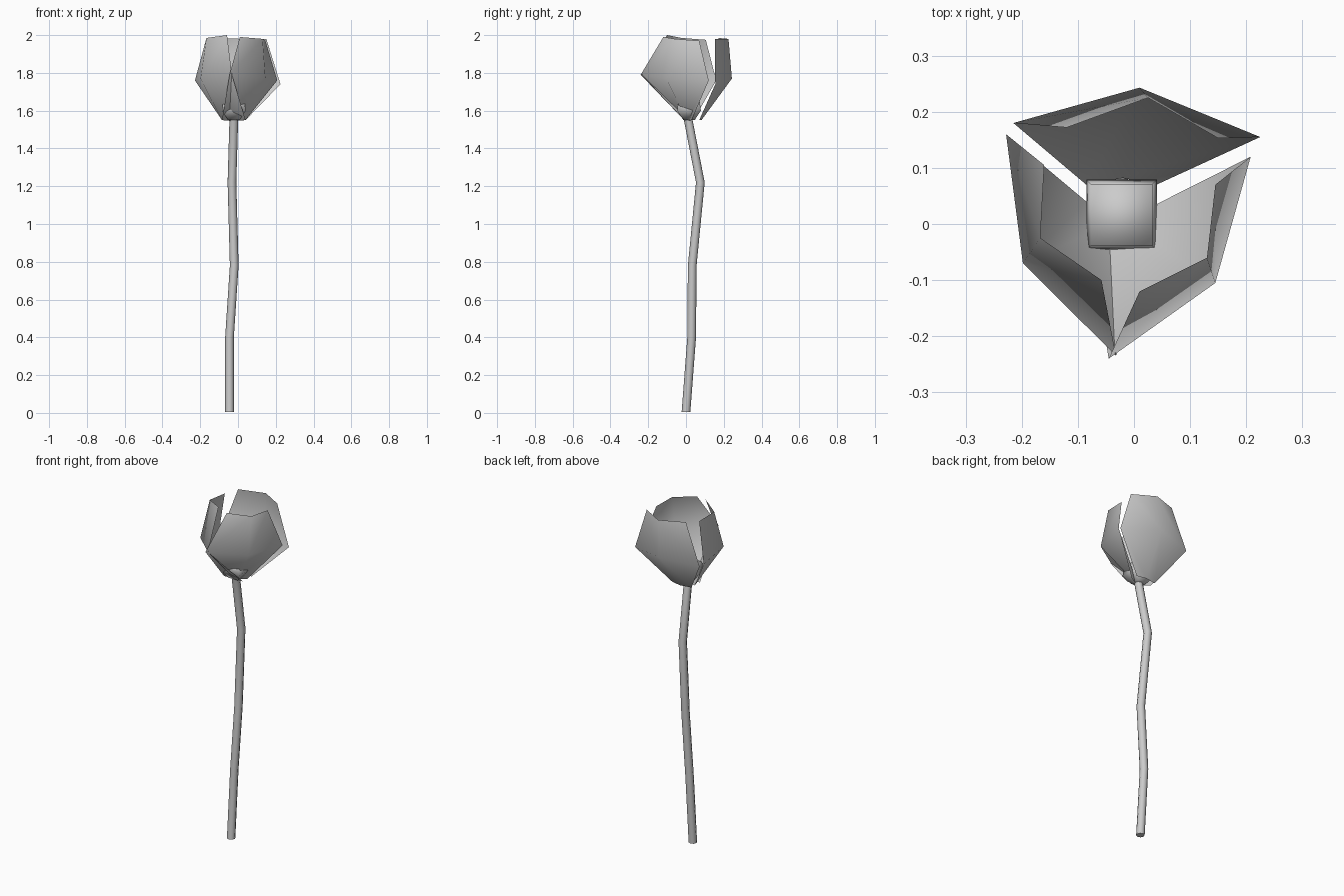
import bpy, bmesh
from math import cos, sin, tau
from mathutils import Vector

cube = bpy.data.objects.get("Cube")
if cube:
    bpy.data.objects.remove(cube, do_unlink=True)

grey = bpy.data.materials.new("plain grey")
grey.use_nodes = True
GREY = (0.6, 0.6, 0.6, 1)
grey.diffuse_color = GREY
grey.node_tree.nodes["Principled BSDF"].inputs["Base Color"].default_value = GREY


def loft(name, rows, closed=False, angle=1.2):
    """Skin rows of points into one smooth-shaded object."""
    bm = bmesh.new()
    grid = [[bm.verts.new(p) for p in row] for row in rows]
    n = len(rows[0])
    for low, high in zip(grid, grid[1:]):
        for i in range(n if closed else n - 1):
            j = (i + 1) % n
            bm.faces.new((low[i], low[j], high[j], high[i]))
    if closed:
        bm.faces.new(grid[0][::-1])
        bm.faces.new(grid[-1])
    bmesh.ops.recalc_face_normals(bm, faces=bm.faces)
    mesh = bpy.data.meshes.new(name)
    bm.to_mesh(mesh)
    bm.free()
    mesh.materials.append(grey)
    obj = bpy.data.objects.new(name, mesh)
    bpy.context.collection.objects.link(obj)
    bpy.ops.object.select_all(action='DESELECT')
    bpy.context.view_layer.objects.active = obj
    obj.select_set(True)
    bpy.ops.object.shade_smooth_by_angle(angle=angle)
    return obj


# Stem: a slightly crooked eight-sided tube
path = [(-.045, 0, .005), (-.045, .03, .4), (-.02, .033, .78),
        (-.032, .076, 1.22), (-.022, .01, 1.56)]
loft("stem", [[Vector(p) + Vector((cos(a * tau / 8), sin(a * tau / 8), 0)) * .023
               for a in range(8)] for p in path], closed=True)

# Petals: base, widest and top rows, each running from edge to edge
petals = {
    "back_petal": [
        [(-.085, .07, 1.55), (-.02, .082, 1.55), (.04, .07, 1.55)],
        [(-.215, .18, 1.75), (.01, .243, 1.77), (.225, .155, 1.74)],
        [(-.12, .172, 1.985), (.025, .225, 1.98), (.15, .153, 1.98)]],
    "right_petal": [
        [(-.085, -.01, 1.55), (-.02, .005, 1.545), (.04, .03, 1.55)],
        [(-.045, -.24, 1.79), (.145, -.105, 1.77), (.208, .12, 1.76)],
        [(.01, -.12, 1.99), (.13, -.06, 1.98), (.145, .07, 1.97)]],
    "left_petal": [
        [(-.085, .04, 1.55), (-.03, .005, 1.545), (.04, -.01, 1.55)],
        [(-.228, .16, 1.76), (-.198, -.07, 1.77), (-.032, -.235, 1.79)],
        [(-.16, .105, 1.975), (-.167, -.025, 1.985), (-.058, -.1, 2.0)]],
}
for name, rows in petals.items():
    loft(name, rows)

# Flower core: a small block, slightly tapered toward the top
def square(half, z):
    return [(-.022 + sx * half, .016 + sy * half, z)
            for sx, sy in ((-1, -1), (1, -1), (1, 1), (-1, 1))]


loft("flower_core", [square(.03, 1.55), square(.063, 1.6), square(.055, 1.66)],
     closed=True, angle=1.6)
